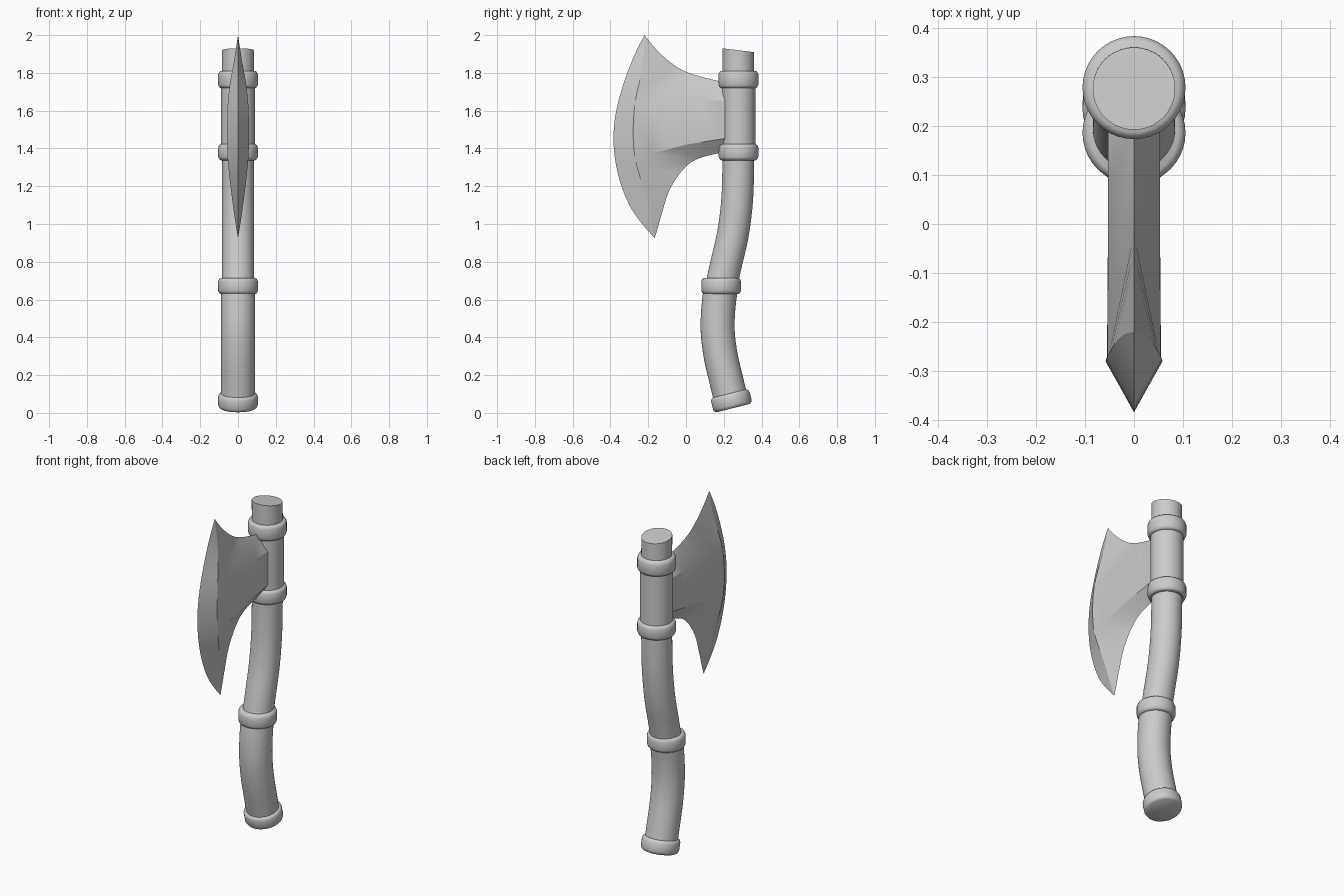
import bpy, bmesh, math
from mathutils import Vector

if "Cube" in bpy.data.objects:
    bpy.data.objects.remove(bpy.data.objects["Cube"])

grey = bpy.data.materials.new("plain grey")
grey.diffuse_color = (0.6, 0.6, 0.6, 1)
grey.use_nodes = True
grey.node_tree.nodes["Principled BSDF"].inputs["Base Color"].default_value = grey.diffuse_color


def finish(name, bm, angle):
    bmesh.ops.remove_doubles(bm, verts=bm.verts, dist=0.0005)
    bmesh.ops.recalc_face_normals(bm, faces=bm.faces)
    mesh = bpy.data.meshes.new(name)
    bm.to_mesh(mesh)
    bm.free()
    mesh.materials.append(grey)
    ob = bpy.data.objects.new(name, mesh)
    bpy.context.collection.objects.link(ob)
    bpy.ops.object.select_all(action='DESELECT')
    ob.select_set(True)
    bpy.context.view_layer.objects.active = ob
    bpy.ops.object.shade_smooth_by_angle(angle=math.radians(angle))
    return ob


def curve(points, n):
    """Smooth curve through the points, n steps per span."""
    p = [Vector(q) for q in points]
    p = [2 * p[0] - p[1]] + p + [2 * p[-1] - p[-2]]
    out = []
    for a, b, c, d in zip(p, p[1:], p[2:], p[3:]):
        for i in range(n):
            t = i / n
            out.append(0.5 * (2 * b + (c - a) * t + (2 * a - 5 * b + 4 * c - d) * t * t
                              + (3 * b - a - 3 * c + d) * t ** 3))
    return out + [p[-2]]


def loft(name, sections, slant=0, segs=40):
    """Closed round body from sections (centre, axis, radius)."""
    bm = bmesh.new()
    rings = []
    for c, t, r in sections:
        side = Vector((0, t.z, -t.y))
        rings.append([bm.verts.new(c + Vector((r * math.cos(a), 0, 0)) + side * r * math.sin(a))
                      for a in (2 * math.pi * i / segs for i in range(segs))])
    for v in rings[-1]:
        v.co.z -= (v.co.y - sections[-1][0].y) * slant
    for a, b in zip(rings, rings[1:]):
        for i in range(segs):
            j = (i + 1) % segs
            bm.faces.new((a[i], a[j], b[j], b[i]))
    bm.faces.new(rings[0])
    bm.faces.new(rings[-1])
    return finish(name, bm, 35)


def rod(name, path, r, slant=0):
    pts = [Vector((0, y, z)) for y, z in path]
    pts = curve(pts, 4)
    last = len(pts) - 1
    loft(name, [(p, (pts[min(i + 1, last)] - pts[max(i - 1, 0)]).normalized(), r)
                for i, p in enumerate(pts)], slant)


def band(name, y, z, height, tilt=0, r=0.105):
    axis = Vector((0, -math.sin(tilt), math.cos(tilt)))
    h = height / 2
    prof = [(r - .014, -h), (r - .005, -h + .006), (r, -h + .018),
            (r, h - .018), (r - .005, h - .006), (r - .014, h)]
    loft(name, [(Vector((0, y, z)) + axis * d, axis, q) for q, d in prof])


# Wooden handle: thick curved grip, thinner shaft, sleeve at the head
rod("grip", [(.238, .07), (.214, .17), (.184, .30), (.168, .43), (.171, .55), (.185, .67)], .09)
rod("shaft", [(.186, .67), (.215, .80), (.249, .95), (.271, 1.13), (.277, 1.34),
              (.278, 1.60), (.276, 1.92)], .084, slant=.13)
rod("head_sleeve", [(.278, 1.335), (.278, 1.80)], .089)

# Raised bands
band("top_band", .278, 1.765, .092)
band("lower_head_band", .278, 1.38, .085)
band("middle_band", .186, .672, .085)
band("pommel_band", .24, .064, .08, tilt=math.radians(14))

# Blade: cutting edge, thick shoulder line and thin rims (x, y, z), one half mirrored
n = 3
top, bottom = (0, -.22, 2.0), (0, -.166, .925)
edge = curve([top, (0, -.275, 1.89), (0, -.325, 1.76), (0, -.365, 1.62), (0, -.383, 1.49),
              (0, -.378, 1.36), (0, -.35, 1.225), (0, -.30, 1.10), (0, -.24, 1.01), bottom], n)
shoulder = curve([top, (.02, -.225, 1.87), (.04, -.245, 1.76), (.054, -.27, 1.64),
                  (.058, -.28, 1.49), (.055, -.27, 1.35), (.042, -.235, 1.22),
                  (.028, -.205, 1.11), (.014, -.185, 1.01), bottom], n)
upper_rim = curve([top, (0, -.167, 1.935), (0, -.10, 1.87), (0, -.02, 1.815),
                   (0, .09, 1.777), (0, .25, 1.74)], n)
lower_rim = curve([bottom, (0, -.145, .995), (0, -.125, 1.065), (0, -.083, 1.19),
                   (0, 0, 1.305), (0, .09, 1.355), (0, .25, 1.39)], n)


def neck(start, z0, z1):
    a, b, c = start, Vector((.053, 0, z0)), Vector((.053, .25, z1))
    return [p.lerp(q, (i + 1) / n) for p, q in ((a, b), (b, c)) for i in range(n)]


upper = shoulder[:3 * n + 1] + neck(shoulder[3 * n], 1.655, 1.655)
lower = shoulder[:5 * n - 1:-1] + neck(shoulder[5 * n], 1.42, 1.46)

bm = bmesh.new()


def face(points):
    bm.faces.new([bm.verts.new(p) for p in points])


def strip(a, b):
    for i in range(len(a) - 1):
        quad = []
        for p in (a[i], a[i + 1], b[i + 1], b[i]):
            if all((p - q).length > 1e-4 for q in quad):
                quad.append(p)
        if len(quad) > 2:
            face(quad)


strip(edge, shoulder)
strip(upper, upper_rim)
strip(lower, lower_rim)
strip(upper[3 * n:], lower[4 * n:])
face(shoulder[3 * n:5 * n + 1])
face([upper[-1], lower[-1], lower_rim[-1], upper_rim[-1]])
bmesh.ops.remove_doubles(bm, verts=bm.verts, dist=0.0005)
copy = bmesh.ops.duplicate(bm, geom=bm.verts[:] + bm.edges[:] + bm.faces[:])["geom"]
for v in copy:
    if isinstance(v, bmesh.types.BMVert):
        v.co.x *= -1
finish("axe_blade", bm, 25)
